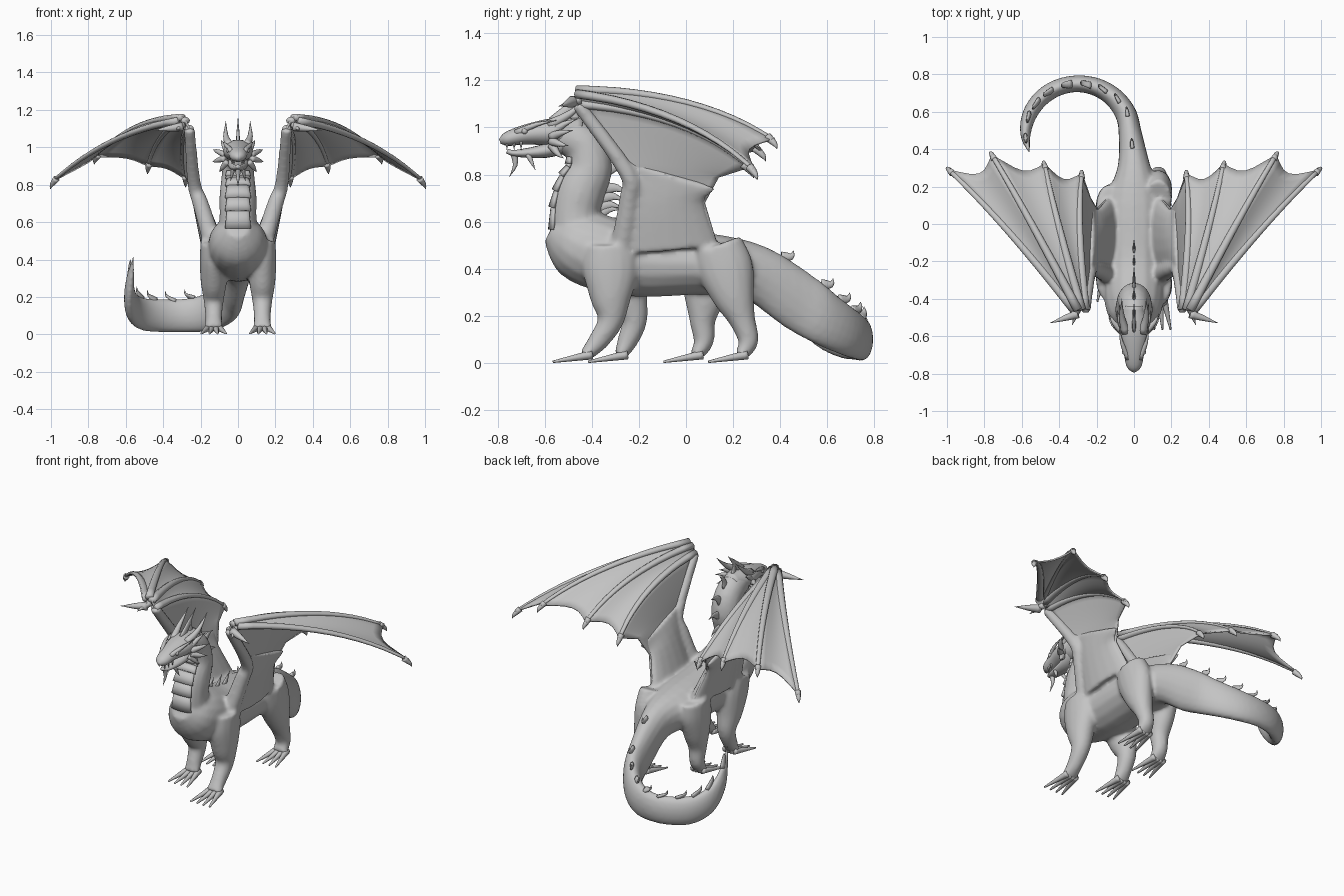
import bpy, bmesh
from math import sin, cos, pi, radians
from mathutils import Vector, Matrix

default_cube = bpy.data.objects.get("Cube")
if default_cube:
    bpy.data.objects.remove(default_cube, do_unlink=True)

colour = [0.55] * 3 + [1]
grey = bpy.data.materials.new("stone grey")
grey.use_nodes = True
grey.diffuse_color = colour
grey.node_tree.nodes["Principled BSDF"].inputs["Base Color"].default_value = colour
X, Y, Z = Matrix.Identity(3)


def smooth_path(stations, steps):
    """Catmull-Rom curve through stations holding a position and two radii."""
    points = [Vector(station) for station in stations]
    points = [points[0]] + points + [points[-1]]
    path = []
    for before, start, end, after in zip(points, points[1:], points[2:], points[3:]):
        for step in range(steps):
            t = step / steps
            leave, arrive = (end - before) / 2, (after - start) / 2
            ease = t * t * (3 - 2 * t)
            path.append(start.lerp(end, ease) + leave * (t * (1 - t) ** 2) - arrive * (t * t * (1 - t)))
    return path + [points[-1]]


def loft(mesh, stations, level=False, steps=4, sides=16):
    """Elliptical tube along (x, y, z, half width, half depth) stations."""
    path = smooth_path(stations, steps)
    centres = [point.to_3d() if len(point) < 4 else Vector(point[:3]) for point in path]
    frames, rings = [], []
    for i, point in enumerate(path):
        tangent = (centres[min(i + 1, len(path) - 1)] - centres[max(i - 1, 0)]).normalized()
        side = tangent.cross(Z) if level else X - tangent * tangent.dot(X)
        if side.length < 0.05:
            side = Y - tangent * tangent.dot(Y)
        side.normalize()
        up = side.cross(tangent)
        wide, deep = max(point[3], 0.001), max(point[4], 0.001)
        turns = [2 * pi * k / sides for k in range(sides)]
        rings.append([mesh.verts.new(centres[i] + side * wide * cos(turn) + up * deep * sin(turn))
                      for turn in turns])
        frames.append((centres[i], tangent, up, deep))
    for ring, following in zip(rings, rings[1:]):
        for k in range(sides):
            mesh.faces.new((ring[k - 1], ring[k], following[k], following[k - 1]))
    mesh.faces.new(rings[0])
    mesh.faces.new(rings[-1])
    return frames


def spike(mesh, base, tip, radius, bend=(0, 0, 0), flat=1):
    """Curved cone from base to tip, bowed sideways by bend."""
    base, tip = Vector(base), Vector(tip)
    middle = base.lerp(tip, 0.5) + Vector(bend)
    loft(mesh, [(*base, radius * flat, radius), (*middle, radius * flat * 0.6, radius * 0.6), (*tip, 0, 0)],
         steps=3, sides=8)


def make(name, mesh, mirrored=False):
    bmesh.ops.recalc_face_normals(mesh, faces=mesh.faces)
    data = bpy.data.meshes.new(name)
    mesh.to_mesh(data)
    mesh.free()
    data.materials.append(grey)
    for polygon in data.polygons:
        polygon.use_smooth = True
    made = bpy.data.objects.new(name, data)
    bpy.context.scene.collection.objects.link(made)
    if mirrored:
        made.modifiers.new("both sides", "MIRROR")
    return made


body, spines, toes, plates = (bmesh.new() for _ in range(4))

# Torso, continued by a tail that curls round an oval and lifts at its tip
trunk = [(0, y, z, wide, deep) for y, z, wide, deep in (
    (-.57, .57, .06, .06), (-.5, .53, .13, .13), (-.4, .48, .16, .16),
    (-.2, .43, .16, .15), (.1, .42, .16, .13), (.3, .38, .09, .12))]
for k in range(10):
    turn = k / 9 * 205
    fall = max(0, 1 - turn / 90)
    rise = max(0, (turn - 110) / 95) ** 3
    deep = (.09 + .035 * fall) * (1 - rise)
    trunk.append((-.3 + .28 * cos(radians(turn)), .48 + .27 * sin(radians(turn)),
                  .1 + .16 * fall ** 2 + .35 * rise, deep / 2, deep))
for centre, along_tail, up, deep in loft(body, trunk, level=True)[21:58:4]:
    base = centre + up * (deep - .01)
    height = .05 + deep / 5
    spike(spines, base, base + (Z + along_tail) * height * .8, .024, along_tail * .02, .5)

# Neck with a row of back spines and overlapping throat plates
neck = loft(body, [(0, y, z, wide, wide * 1.08) for y, z, wide in (
    (-.44, .48, .12), (-.47, .62, .1), (-.45, .73, .1), (-.41, .83, .09), (-.44, .93, .08), (-.54, .97, .07))])
for centre, rising, up, deep in neck[2:19:2]:
    base = centre - up * (deep - .015)
    spike(spines, base, base - up * .1 + rising * .02, .026, rising * .015, .4)
for lower, upper in zip(neck[1:14:2], neck[3:16:2]):
    loft(plates, [(*(lower[0] + lower[2] * (lower[3] - .01)), .07, .02),
                  (*(upper[0] + upper[2] * (upper[3] - .015)), .06, .015)], steps=2)
for k in range(3):
    y = -.3 + k * .08
    spike(spines, (0, y, .56), (0, y + .06, .65 - k * .01), .022, flat=.4)

# Legs share one shape; hip, ankle and foot positions set each stride
heights = (.5, .4, .28, .18, .09, .03)
widths = (.07, .075, .07, .054, .045, .05)
depths = (.11, .12, .09, .056, .043, .026)
for side, heel, hip, ankle, foot in ((1, 0, -.32, -.32, -.43), (-1, 0, -.31, -.22, -.28),
                                     (1, .03, .13, .24, .23), (-1, .02, .1, .07, .04)):
    x = side * .13
    ys = [hip + (ankle - hip) * k / 3 for k in range(4)] + [(ankle + foot) / 2 + heel, foot]
    loft(body, [(x, *station) for station in zip(ys, heights, widths, depths)])
    for spread in (-1.5, -.5, .5, 1.5):
        toe = [(x + spread * (.02 + .008 * k), foot + .03 - k * .055, .035 - k * .01,
                .02 - k * .005, .02 - k * .005) for k in range(4)]
        loft(toes, toe, steps=3, sides=8)

# Wing lines, each a leading, middle and trailing point: three at the root, then four fingers
bones = []
for x, z, front, back in ((.14, .5, -.27, .14), (.2, .7, -.24, .08), (.235, .81, -.25, .14)):
    ends = Vector((x, front, z)), Vector((x, back, z - .02))
    bones.append((ends[0], (ends[0] + ends[1]) / 2, ends[1]))
tips = (.28, .27, .83), (.48, .32, .9), (.76, .37, .95), (.99, .29, .82)
for k, tip in enumerate(tips):
    wrist, tip = Vector((.26 + .02 * k, -.46, 1.1 + .06 * sin(pi * k / 4))), Vector(tip)
    bones.append((wrist, (wrist + tip) / 2 + Vector((.02, .05, .05)), tip))


def along(bone, u):
    """Point on the arc through a wing line's three points."""
    return bone[0] * (2 * u - 1) * (u - 1) + bone[1] * 4 * u * (1 - u) + bone[2] * u * (2 * u - 1)


# Shoulder blades and forearms blended into the body
for side in (1, -1):
    flip = Matrix.Diagonal((side, 1, 1))
    blade = [(*(flip @ bone[1]), .06 - k * .02, (bone[2] - bone[0]).length / 2)
             for k, bone in enumerate(bones[:3])]
    loft(body, blade)
    loft(body, [(*(flip @ bone[0]), .05 - k * .007, .05 - k * .007) for k, bone in enumerate(bones[:4])])

skin = make("body", body)
blend = skin.modifiers.new("blend", "REMESH")
blend.mode, blend.voxel_size, blend.use_smooth_shade = "VOXEL", .011, True
soften = skin.modifiers.new("soften", "SMOOTH")
soften.iterations = 7
make("back_spines", spines)
make("toes", toes)
make("throat_plates", plates)

# Wing membrane, sagging and scalloped between the fingers
membrane, rows, steps, columns = bmesh.new(), [], 6, 14
for i, (inner, outer) in enumerate(zip(bones, bones[1:])):
    for k in range(steps + (outer is bones[-1])):
        blend_factor = k / steps
        dip = sin(pi * blend_factor) if i > 2 else 0
        row = []
        for j in range(columns + 1):
            u = j / columns * (1 - dip / 10)
            point = along(inner, u).lerp(along(outer, u), blend_factor)
            row.append(membrane.verts.new(point - Z * dip * u * .025))
        rows.append(row)
for row, following in zip(rows, rows[1:]):
    for j in range(columns):
        membrane.faces.new((row[j], row[j + 1], following[j + 1], following[j]))
sheet = make("wing_membranes", membrane, True).modifiers.new("thickness", "SOLIDIFY")
sheet.thickness, sheet.offset = .01, 0

# Wing fingers ending in hooked claws, and two claws at the wrist
fingers = bmesh.new()
for bone in bones[3:]:
    loft(fingers, [(*along(bone, k / 6), .024 - k * .002, .02 - k * .002) for k in range(7)],
         level=True, steps=2, sides=10)
    outward = (bone[2] - bone[1]).normalized()
    spike(fingers, bone[2] - outward * .03, bone[2] + outward * .02 - Z * .035, .019, outward * .014)
spike(fingers, (.3, -.48, 1.11), (.45, -.53, 1.09), .026)
spike(fingers, (.3, -.45, 1.12), (.33, -.54, 1.09), .022)
make("wing_fingers", fingers, True)

# Head with an open lower jaw, crest and chin spike
head = bmesh.new()
skull = ((-.44, .98, .05, .06), (-.56, .98, .08, .06), (-.68, .97, .056, .042),
         (-.76, .95, .04, .03), (-.79, .94, .01, .01))
jaw = ((-.52, .93, .06, .04), (-.6, .9, .05, .03), (-.72, .89, .03, .015), (-.76, .9, .01, .01))
for profile in (skull, jaw):
    loft(head, [(0, *station) for station in profile])
spike(head, (0, -.73, .89), (0, -.75, .79), .016, Y * .015)
spike(head, (0, -.56, 1.02), (0, -.42, 1.16), .03, flat=.4)
make("head", head)

# Horns, brows, a fan of cheek spikes, teeth and eyes
horns = bmesh.new()
spike(horns, (.045, -.58, 1.01), (.065, -.4, 1.14), .024, (.01, 0, -.015))
spike(horns, (.03, -.72, .975), (.08, -.55, 1.03), .016, (.01, 0, .01))
spike(horns, (.025, -.67, .885), (.04, -.64, .82), .013)
for k in range(4):
    turn = radians(60 - k * 38)
    outward = Vector((cos(turn), 0, sin(turn)))
    root = Vector((.04, -.57, .95))
    spike(horns, root + outward * .03, root + outward * .1 + Y * (.11 - k * .02), .02, outward * .01)
for k in range(3):
    x, y = .02 + k * .006, -.76 + k * .03
    spike(horns, (x, y, .94), (x, y, .905), .007)
bmesh.ops.create_uvsphere(horns, u_segments=12, v_segments=8, radius=.013,
                          matrix=Matrix.Translation((.052, -.685, .984)))
make("horns_and_frills", horns, True)
